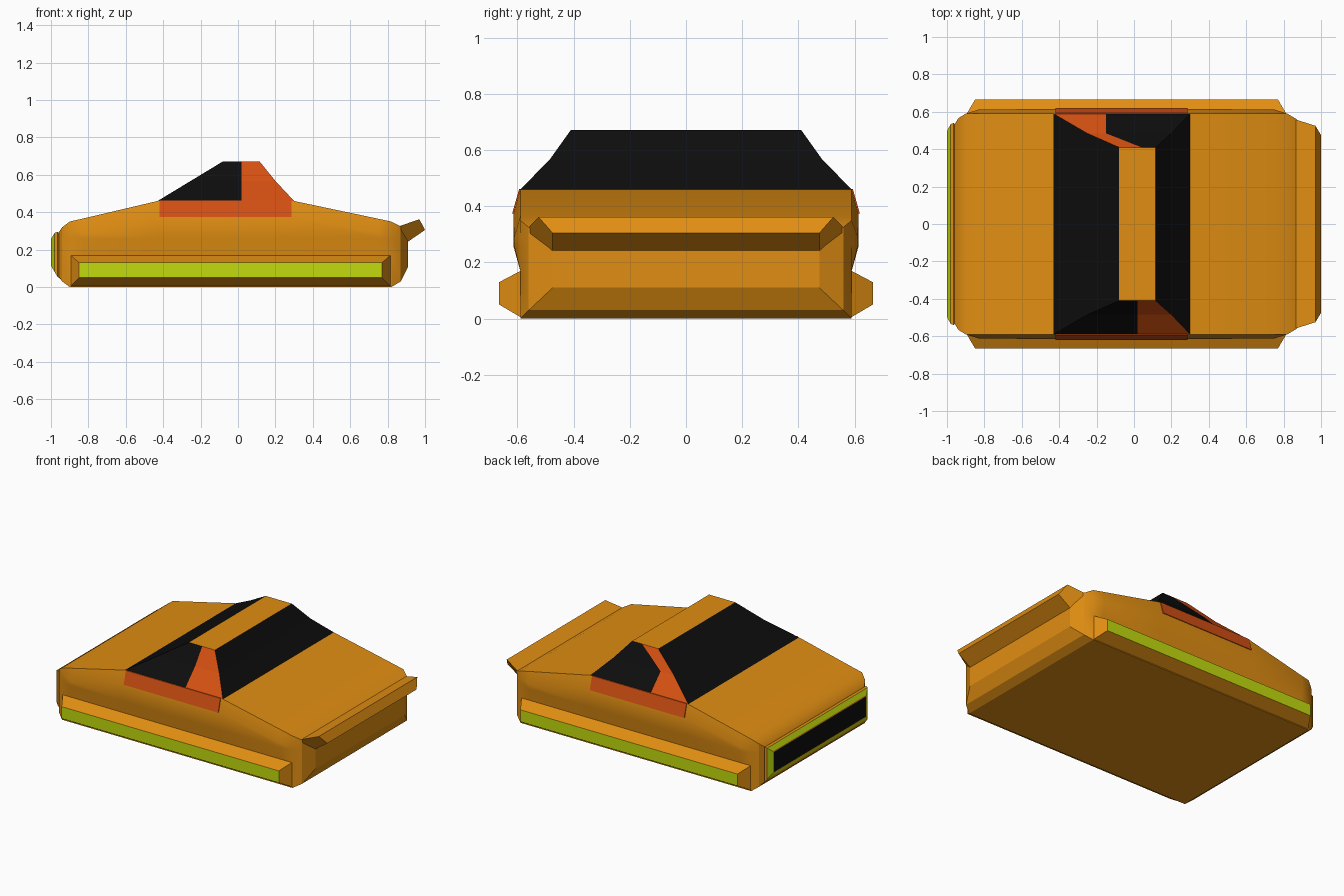
import bpy, bmesh, math

if "Cube" in bpy.data.objects:
    bpy.data.objects.remove(bpy.data.objects["Cube"])


def colour(name, r, g, b):
    m = bpy.data.materials.new(name)
    m.diffuse_color = (r, g, b, 1)
    m.use_nodes = True
    m.node_tree.nodes["Principled BSDF"].inputs["Base Color"].default_value = m.diffuse_color
    return m


ORANGE = colour("orange paint", 0.75, 0.27, 0.006)
RED = colour("red trim", 0.66, 0.08, 0.006)
LIME = colour("lime light", 0.54, 0.71, 0.004)
BLACK = colour("black glass", 0.004, 0.004, 0.004)


def finish(name, bm, mats, smooth=None):
    bmesh.ops.recalc_face_normals(bm, faces=bm.faces)
    me = bpy.data.meshes.new(name)
    bm.to_mesh(me)
    bm.free()
    for m in mats:
        me.materials.append(m)
    ob = bpy.data.objects.new(name, me)
    bpy.context.collection.objects.link(ob)
    if smooth:
        bpy.ops.object.select_all(action='DESELECT')
        ob.select_set(True)
        bpy.context.view_layer.objects.active = ob
        bpy.ops.object.shade_smooth_by_angle(angle=math.radians(smooth))
    return ob


def loft(name, rings, mats, bands=None, cap=0, smooth=None):
    """Skin a row of equal-length rings; bands gives each band's material."""
    bm = bmesh.new()
    rows = [[bm.verts.new(p) for p in ring] for ring in rings]
    n = len(rows[0])
    for k, (a, b) in enumerate(zip(rows, rows[1:])):
        for i in range(n):
            j = (i + 1) % n
            f = bm.faces.new((a[i], a[j], b[j], b[i]))
            f.material_index = bands[k] if bands else 0
    bm.faces.new(rows[0])
    bm.faces.new(rows[-1]).material_index = cap
    return finish(name, bm, mats, smooth)


# body: cross-sections along x (x, side, waist, bottom, low, mid, high, top)
stations = [
    (-0.96, 0.53, 0.53, 0.06, 0.17, 0.23, 0.26, 0.29),
    (-0.94, 0.565, 0.565, 0.03, 0.17, 0.25, 0.28, 0.32),
    (-0.90, 0.59, 0.59, 0.0, 0.17, 0.26, 0.30, 0.35),
    (-0.83, 0.59, 0.612, 0.0, 0.17, 0.26, 0.29, 0.366),
    (-0.43, 0.59, 0.615, 0.0, 0.17, 0.26, 0.37, 0.46),
    (0.30, 0.59, 0.615, 0.0, 0.17, 0.26, 0.37, 0.46),
    (0.75, 0.59, 0.612, 0.0, 0.17, 0.26, 0.29, 0.365),
    (0.82, 0.59, 0.59, 0.0, 0.17, 0.26, 0.30, 0.35),
    (0.87, 0.56, 0.56, 0.03, 0.17, 0.25, 0.28, 0.325),
    (0.91, 0.475, 0.475, 0.11, 0.15, 0.19, 0.21, 0.24),
]
rings = []
for x, w, m, z0, z1, z2, z3, z4 in stations:
    half = [(w, z0), (w, z1), (m, z2), (m, z3), (w, z4)]
    rings.append([(x, y, z) for y, z in half] +
                 [(x, -y, z) for y, z in reversed(half)])
loft("body", rings, [ORANGE], smooth=25)

# side skirts with a lime outer face
for s, side in ((-1, "front"), (1, "back")):
    def rect(x0, x1, y, z0, z1):
        return [(x0, s * y, z0), (x1, s * y, z0), (x1, s * y, z1), (x0, s * y, z1)]
    loft(side + "_skirt",
         [rect(-0.90, 0.82, 0.58, 0.0, 0.175), rect(-0.85, 0.77, 0.665, 0.05, 0.13)],
         [ORANGE, LIME], cap=1)


# nose panel: orange step, lime bevel, thin orange lip, black face
def nose(x, w, z0, z1):
    return [(x, -w, z0), (x, w, z0), (x, w, z1), (x, -w, z1)]


loft("nose_panel",
     [nose(-0.945, 0.52, 0.04, 0.28), nose(-0.965, 0.54, 0.055, 0.295),
      nose(-0.98, 0.535, 0.08, 0.29), nose(-0.998, 0.50, 0.11, 0.26),
      nose(-1.0, 0.492, 0.117, 0.253)],
     [ORANGE, LIME, BLACK], bands=[0, 0, 1, 0], cap=2)

# rear spoiler
spoiler = [(0.86, 0.56, 0.325), (0.97, 0.525, 0.362), (1.0, 0.475, 0.305),
           (0.905, 0.475, 0.24), (0.86, 0.56, 0.30)]
loft("spoiler", [spoiler, [(x, -y, z) for x, y, z in spoiler]], [ORANGE])

# cabin: levels are (half width, z)
LEVELS = [(0.59, 0.46), (0.485, 0.567), (0.41, 0.672)]
FRONT = [-0.43, -0.25, -0.08]
REAR = [0.30, 0.20, 0.115]
bm = bmesh.new()


def face(pts, mat):
    f = bm.faces.new([bm.verts.new(p) for p in pts])
    f.material_index = mat
    return f


def side_strip(s, left, right, mat):
    for k in (0, 1):
        (w0, z0), (w1, z1) = LEVELS[k], LEVELS[k + 1]
        face([(left[k], s * w0, z0), (right[k], s * w0, z0),
              (right[k + 1], s * w1, z1), (left[k + 1], s * w1, z1)], mat)


# side windows: black and red halves swap ends on the two sides
side_strip(-1, FRONT, [0.02] * 3, 1)
side_strip(-1, [0.02] * 3, REAR, 0)
side_strip(1, FRONT, [-0.15, -0.15, 0.04], 0)
side_strip(1, [-0.15, -0.15, 0.04], REAR, 1)

# windscreen halves and the two rear window bands, framed by insetting
panes = []
for s in (-1, 1):
    panes.append(face([(FRONT[0], 0, 0.46)] +
                      [(x, s * w, z) for x, (w, z) in zip(FRONT, LEVELS)] +
                      [(FRONT[2], 0, LEVELS[2][1])], 0))
for k in (0, 1):
    (w0, z0), (w1, z1) = LEVELS[k], LEVELS[k + 1]
    panes.append(face([(REAR[k], -w0, z0), (REAR[k], w0, z0),
                       (REAR[k + 1], w1, z1), (REAR[k + 1], -w1, z1)], 0))
bmesh.ops.inset_individual(bm, faces=panes, thickness=0.008)
for f in panes:
    f.material_index = 1

# roof
w, z = LEVELS[2]
face([(FRONT[2], -w, z), (REAR[2], -w, z), (REAR[2], w, z), (FRONT[2], w, z)], 2)
bmesh.ops.remove_doubles(bm, verts=bm.verts, dist=0.0005)
finish("cabin", bm, [RED, BLACK, ORANGE])

# red door panels under the side windows
for s, side in ((-1, "front"), (1, "back")):
    loft(side + "_door_panel",
         [[(x, s * 0.58, 0.375), (x, s * 0.619, 0.375), (x, s * 0.594, 0.462),
           (x, s * 0.58, 0.462)] for x in (-0.42, 0.285)], [RED])
